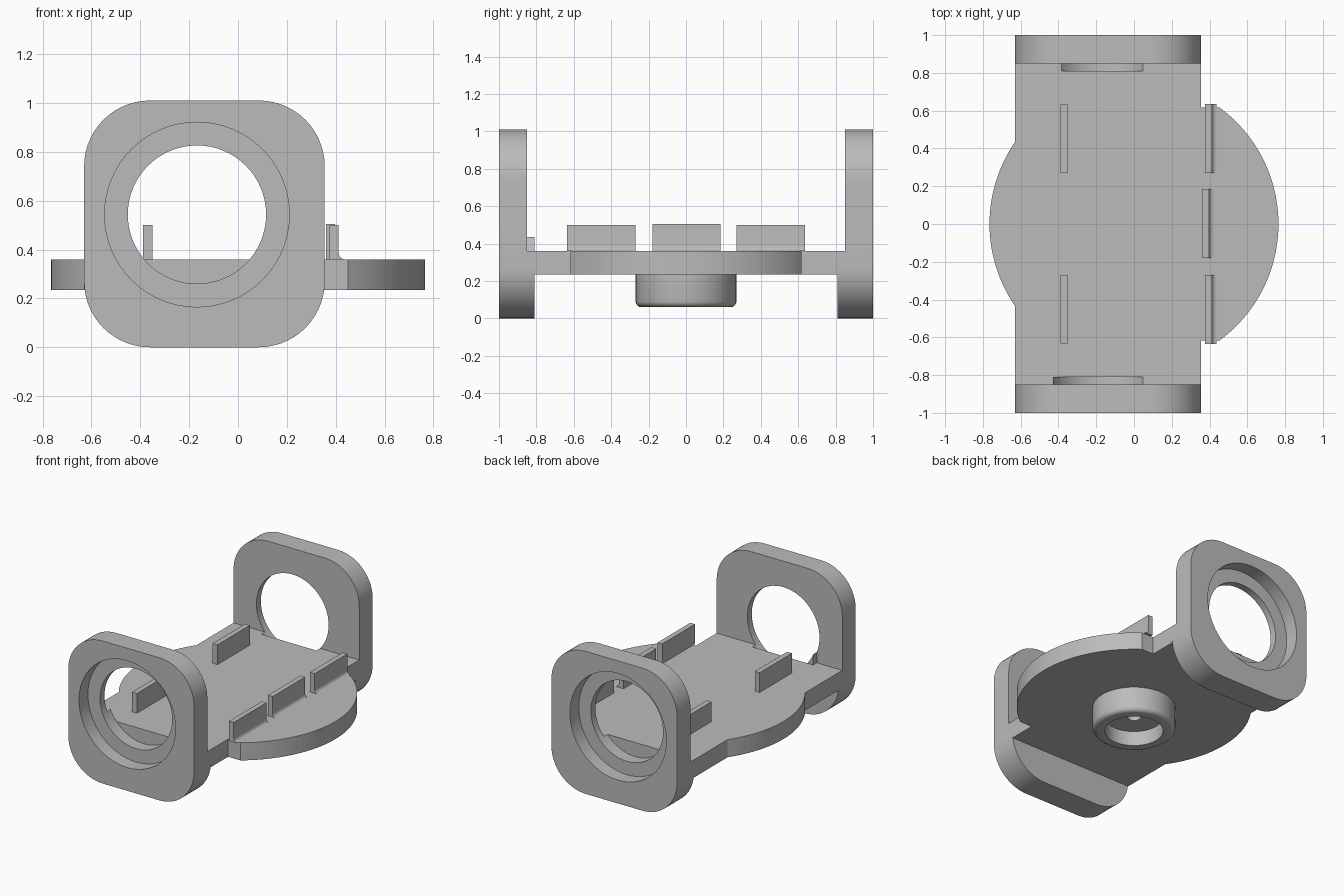
import bpy, bmesh, math
from mathutils import Matrix

if "Cube" in bpy.data.objects:
    bpy.data.objects.remove(bpy.data.objects["Cube"])

grey = bpy.data.materials.new("light_grey")
grey.diffuse_color = (0.5, 0.5, 0.5, 1)
grey.use_nodes = True
grey.node_tree.nodes["Principled BSDF"].inputs["Base Color"].default_value = grey.diffuse_color


def finish(name, bm, angle=30):
    bmesh.ops.recalc_face_normals(bm, faces=bm.faces)
    me = bpy.data.meshes.new(name)
    bm.to_mesh(me)
    bm.free()
    me.materials.append(grey)
    ob = bpy.data.objects.new(name, me)
    bpy.context.collection.objects.link(ob)
    smooth(ob, angle)
    return ob


def smooth(ob, angle=30):
    bpy.ops.object.select_all(action='DESELECT')
    bpy.context.view_layer.objects.active = ob
    ob.select_set(True)
    bpy.ops.object.shade_smooth_by_angle(angle=math.radians(angle))


def prism(name, pts, axis, lo, hi):
    """Extrude a 2D outline along the y axis (outline x,z) or z axis (outline x,y)."""
    place = (lambda p, t: (p[0], t, p[1])) if axis == 'y' else (lambda p, t: (p[0], p[1], t))
    bm = bmesh.new()
    a = [bm.verts.new(place(p, lo)) for p in pts]
    b = [bm.verts.new(place(p, hi)) for p in pts]
    bm.faces.new(a)
    bm.faces.new(b)
    for i in range(len(pts)):
        j = (i + 1) % len(pts)
        bm.faces.new((a[i], a[j], b[j], b[i]))
    return finish(name, bm)


def arc(cx, cy, r, a0, a1, n):
    return [(cx + r * math.cos(a0 + (a1 - a0) * i / n),
             cy + r * math.sin(a0 + (a1 - a0) * i / n)) for i in range(n + 1)]


def box(x0, x1, z0, z1):
    return [(x0, z0), (x1, z0), (x1, z1), (x0, z1)]


def cut(ob, cutters):
    for c in cutters:
        m = ob.modifiers.new("cut", 'BOOLEAN')
        m.operation, m.solver, m.object = 'DIFFERENCE', 'EXACT', c
        bpy.ops.object.select_all(action='DESELECT')
        bpy.context.view_layer.objects.active = ob
        ob.select_set(True)
        bpy.ops.object.modifier_apply(modifier=m.name)
    smooth(ob)


def span(s, a, b):
    return sorted((s * a, s * b))


# Dimensions
X0, X1, H, R = -0.63, 0.355, 1.01, 0.27
Z0, Z1 = 0.235, 0.36
BX, BZ = -0.168, 0.543
DISC, FLAT = 0.765, 0.618

# Deck: a strip merged with a disc, the disc trimmed flat on the right side
ar = math.asin(FLAT / DISC)
al = math.acos(-X0 / DISC)
outline = [(X1, -0.81), (X1, -FLAT)] + arc(0, 0, DISC, -ar, ar, 40) + [(X1, FLAT), (X1, 0.81), (X0, 0.81)]
outline += arc(0, 0, DISC, math.pi - al, math.pi + al, 32) + [(X0, -0.81)]
prism("deck", outline, 'z', Z0, Z1)

# End plates with a thicker foot, a through bore and a counterbore
plate_pts = []
for k, (cx, cz) in enumerate([(X1 - R, H - R), (X0 + R, H - R), (X0 + R, R), (X1 - R, R)]):
    plate_pts += arc(cx, cz, R, k * math.pi / 2, (k + 1) * math.pi / 2, 14)
circle = lambda r: arc(BX, BZ, r, 0, 2 * math.pi, 64)[:-1]

for s, side in ((-1, "front"), (1, "back")):
    plate = prism(side + "_plate", plate_pts, 'y', *span(s, 0.81, 1.0))
    relief = prism("relief_cutter", box(-1, 1, Z1, 1.3), 'y', *span(s, 0.7, 0.85))
    bore = prism("bore_cutter", circle(0.283), 'y', *span(s, 0.79, 1.1))
    counterbore = prism("counterbore_cutter", circle(0.378), 'y', *span(s, 0.9, 1.1))
    cut(plate, [relief, bore, counterbore])
    if s < 0:
        # Small lug beside the front bore
        lug = prism("bore_lug", box(-0.43, -0.37, Z1 - 0.01, 0.437), 'y', -0.85, -0.81)
        cut(lug, [bore])
    for c in (relief, bore, counterbore):
        bpy.data.objects.remove(c)

# Upright retaining tabs; the right-hand ones have a small fillet at the foot
fillet = [(0.412 + 0.025 * (1 - math.sin(t * math.pi / 8)),
           Z1 + 0.025 * (1 - math.cos(t * math.pi / 8))) for t in range(5)]
outer_tab = [(0.375, Z1)] + fillet + [(0.412, 0.5), (0.375, 0.5)]
for s, side in ((-1, "front"), (1, "back")):
    prism(side + "_left_tab", box(-0.388, -0.35, Z1, 0.5), 'y', *span(s, 0.27, 0.632))
    prism(side + "_right_tab", outer_tab, 'y', *span(s, 0.27, 0.636))
middle_tab = [(x - 0.015, z) for x, z in outer_tab[:-2]] + [(0.397, 0.505), (0.36, 0.505)]
prism("middle_right_tab", middle_tab, 'y', -0.18, 0.185)

# Round boss under the deck with a stepped blind hole
profile = [(0.27, Z0), (0.27, 0.09), (0.267, 0.078), (0.26, 0.069), (0.25, 0.062), (0.238, 0.06),
           (0.19, 0.06), (0.19, 0.165), (0.045, 0.165), (0.045, Z0)]
bm = bmesh.new()
vs = [bm.verts.new((r, 0, z)) for r, z in profile]
edges = [bm.edges.new(p) for p in zip(vs, vs[1:])]
bmesh.ops.spin(bm, geom=vs + edges, cent=(0, 0, 0), axis=(0, 0, 1), angle=2 * math.pi, steps=48)
bmesh.ops.remove_doubles(bm, verts=bm.verts, dist=0.0005)
finish("underside_boss", bm, 40)
